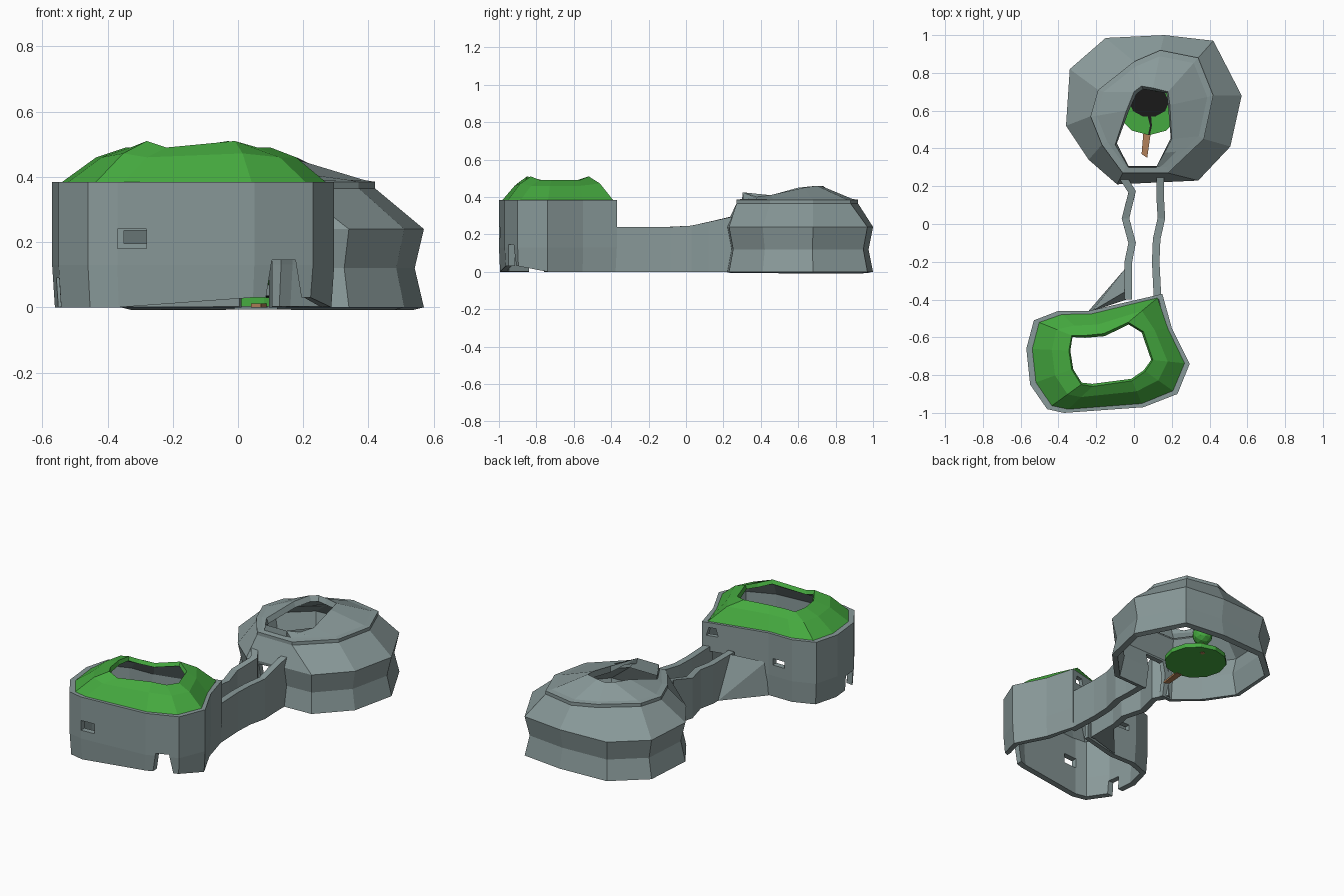
import bpy, bmesh, math
from mathutils import Vector

if "Cube" in bpy.data.objects:
    bpy.data.objects.remove(bpy.data.objects["Cube"])


def material(name, colour):
    m = bpy.data.materials.new(name)
    m.use_nodes = True
    m.diffuse_color = (*colour, 1)
    m.node_tree.nodes["Principled BSDF"].inputs["Base Color"].default_value = (*colour, 1)
    return m


STONE = material("grey stone", (0.25, 0.32, 0.32))
GRASS = material("grass green", (0.06, 0.4, 0.05))
WOOD = material("brown wood", (0.45, 0.22, 0.1))
DARK = material("dark water", (0.01, 0.01, 0.01))


def finish(name, bm, *mats):
    mesh = bpy.data.meshes.new(name)
    bm.to_mesh(mesh)
    bm.free()
    ob = bpy.data.objects.new(name, mesh)
    bpy.context.collection.objects.link(ob)
    for m in mats:
        mesh.materials.append(m)
    return ob


def apply(ob, kind, **settings):
    mod = ob.modifiers.new(kind, kind)
    for key, value in settings.items():
        setattr(mod, key, value)
    bpy.context.view_layer.objects.active = ob
    bpy.ops.object.modifier_apply(modifier=mod.name)


def loft(name, rings, mats, thickness, closed=True, offset=-1, inner_mat=0):
    """Skin rings of points, then give the shell a thickness."""
    bm = bmesh.new()
    rows = [[bm.verts.new(p) for p in ring] for ring in rings]
    n = len(rows[0])
    for low, high in zip(rows, rows[1:]):
        for i in range(n if closed else n - 1):
            j = (i + 1) % n
            bm.faces.new((low[i], high[i], high[j], low[j]))
    ob = finish(name, bm, *mats)
    apply(ob, "SOLIDIFY", thickness=thickness, offset=offset, material_offset=inner_mat)
    return ob


def level(points, z):
    return [Vector((x, y, z)) for x, y in points]


def blend(a, b, t):
    return [p.lerp(q, t) for p, q in zip(a, b)]


def scaled(points, centre, s):
    cx, cy = centre
    return [(cx + (x - cx) * s, cy + (y - cy) * s) for x, y in points]


def cut(ob, centre, size, arched=False):
    """Cut a box opening, narrower at the top when arched."""
    bm = bmesh.new()
    bmesh.ops.create_cube(bm, size=1)
    for v in bm.verts:
        if arched and v.co.z > 0:
            v.co.x *= 0.6
            v.co.y *= 0.6 if size[1] < size[0] else 1
        v.co = Vector(centre) + v.co * Vector(size)
    cutter = finish("cutter", bm)
    cutter.hide_render = True
    apply(ob, "BOOLEAN", object=cutter, operation="DIFFERENCE", solver="EXACT", use_self=True)
    bpy.data.objects.remove(cutter)


# Front hall walls
hall = [(-.53, -.51), (-.40, -.46), (-.24, -.46), (.15, -.37), (.2, -.55), (.295, -.74),
        (.23, -.90), (.05, -.97), (-.37, -1), (-.46, -.98), (-.55, -.85), (-.57, -.66)]
base = level(scaled(hall, (-.14, -.7), .98), 0)
for p in base:
    if p.x > 0 and p.y < -.8:
        p.z = .03
top = level(hall, .385)
hall_walls = loft("hall_walls", [base, level(hall, .13), top], [STONE], .035)
cut(hall_walls, (.14, -.93, .07), (.12, .2, .15), True)       # front door
cut(hall_walls, (-.325, -1, .21), (.09, .16, .06))            # front window
cut(hall_walls, (-.31, -.46, .215), (.08, .16, .04))          # back window
cut(hall_walls, (-.55, -.8, .04), (.16, .08, .1))             # side door
cut(hall_walls, (.09, -.38, .33), (.07, .16, .05), True)      # upper back window
cut(hall_walls, (.055, -.4, .1), (.1, .2, .22))               # corridor doorway

# Green hall roof with an open centre
opening = [(-.33, -.59), (-.26, -.59), (-.16, -.58), (-.03, -.52), (.05, -.57), (.1, -.72),
           (.06, -.78), (-.01, -.83), (-.22, -.86), (-.28, -.85), (-.33, -.77), (-.345, -.67)]
rim = level(opening, .49)
for i in (3, 7, 9):
    rim[i].z = .51
shoulder = blend(top, rim, .6)
for p in shoulder:
    p.z += .012
edge = blend(top, rim, .14)
for p in edge:
    p.z = .385
loft("hall_roof", [edge, shoulder, rim], [GRASS, STONE], .025, inner_mat=1)

# Rear dome with waisted walls, lip and keyhole opening
dome = [(-.34, .82), (-.15, .985), (.16, 1), (.42, .97), (.57, .68),
        (.51, .41), (.34, .23), (-.09, .21), (-.24, .34), (-.36, .52)]
lip = [(-.19, .71), (0, .86), (.14, .92), (.34, .88), (.42, .68),
       (.37, .45), (.18, .27), (-.06, .27), (-.17, .42), (-.23, .57)]
hole = [(0, .7, .46), (.04, .73, .46), (.1, .72, .46), (.18, .7, .46), (.19, .63, .45),
        (.2, .45, .41), (.12, .3, .39), (-.03, .3, .39), (-.1, .42, .4), (-.04, .6, .45)]
middle = (.1, .6)
dome_shell = loft("dome_shell", [
    level(dome, 0), level(scaled(dome, middle, .94), .12), level(dome, .24),
    level(lip, .365), level(lip, .385), level(scaled(lip, middle, .9), .39),
    [Vector(p) for p in hole]], [STONE], .035)
cut(dome_shell, (.055, .24, .1), (.13, .22, .24))             # corridor doorway

# Open corridor between the two
left_path = [(-.03, -.4), (-.03, -.2), (-.01, -.1), (-.045, .03), (-.01, .17), (-.06, .25)]
right_path = [(.125, -.4), (.115, -.2), (.12, -.08), (.145, .03), (.14, .12), (.14, .25)]
for name, path in (("corridor_left_wall", right_path), ("corridor_right_wall", left_path)):
    crest = level(path, .24)
    for p in crest:
        p.z += max(0, p.y) * .22
    loft(name, [level(path, 0), crest], [STONE], .04, closed=False, offset=0)

# Sloping buttress where the corridor meets the hall
bm = bmesh.new()
for p in ((-.24, -.46, 0), (-.05, -.24, 0), (-.05, -.36, .24), (-.22, -.46, .2), (-.04, -.4, 0)):
    bm.verts.new(p)
bmesh.ops.convex_hull(bm, input=bm.verts)
finish("corridor_buttress", bm, STONE)


def prism(name, points, low, high, mat):
    bm = bmesh.new()
    face = bm.faces.new([bm.verts.new((x, y, low)) for x, y in points])
    new = bmesh.ops.extrude_face_region(bm, geom=[face])["geom"]
    for v in new:
        if isinstance(v, bmesh.types.BMVert):
            v.co.z = high
    bmesh.ops.recalc_face_normals(bm, faces=bm.faces)
    return finish(name, bm, mat)


def disc(centre, rx, ry, n):
    return [(centre[0] + rx * math.cos(math.tau * i / n),
             centre[1] + ry * math.sin(math.tau * i / n)) for i in range(n)]


# Grass island, pool, stream and plank inside the dome
prism("grass_island", disc((.08, .65), .18, .18, 12), .003, .03, GRASS)
prism("pool", disc((.08, .645), .105, .08, 10), .03, .036, DARK)
prism("stream", [(.07, .58), (.09, .58), (.095, .52), (.085, .475), (.075, .475), (.085, .52)],
      .03, .035, DARK)
prism("plank", [(.04, .37), (.07, .35), (.09, .49), (.05, .49)], 0, .012, WOOD)

# Small round tree
bm = bmesh.new()
bmesh.ops.create_cone(bm, cap_ends=True, segments=6, radius1=.014, radius2=.01, depth=.1)
bmesh.ops.translate(bm, verts=bm.verts, vec=(.12, .76, .05))
finish("tree_trunk", bm, WOOD)
bm = bmesh.new()
bmesh.ops.create_icosphere(bm, subdivisions=2, radius=.06)
bmesh.ops.translate(bm, verts=bm.verts, vec=(.12, .76, .12))
finish("tree_foliage", bm, GRASS)
